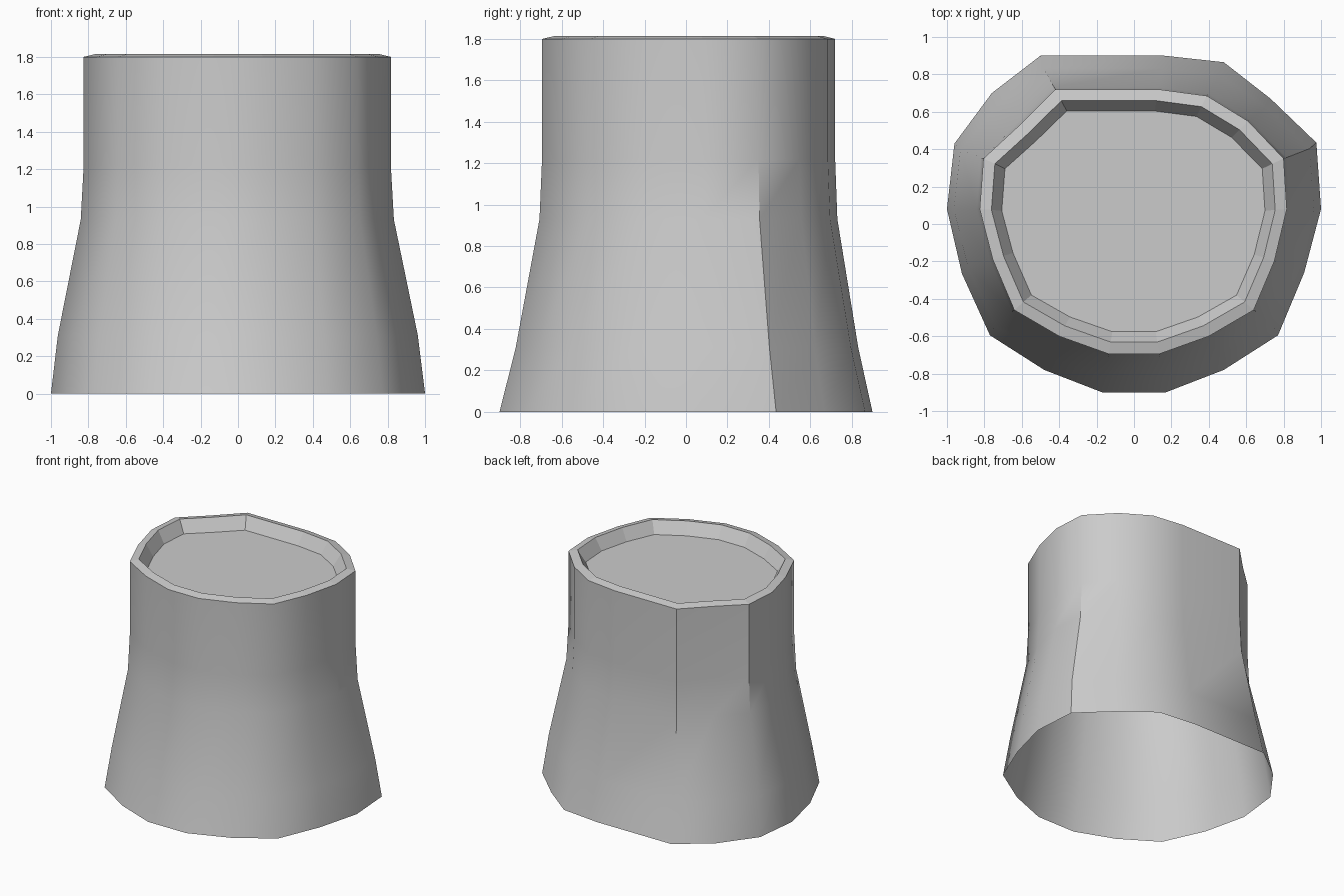
import bpy, bmesh
from math import radians

if "Cube" in bpy.data.objects:
    bpy.data.objects.remove(bpy.data.objects["Cube"])

# Matching 17-sided outlines of the foot and the top rim
BASE = [(-.50, .90), (.16, .90), (.48, .865), (.73, .67), (.975, .435), (1, .08),
        (.91, -.26), (.77, -.595), (.48, -.78), (.17, -.90), (-.17, -.90), (-.48, -.78),
        (-.77, -.595), (-.92, -.265), (-1, .08), (-.96, .43), (-.76, .70)]
TOP = [(-.42, .72), (.13, .72), (.39, .685), (.61, .55), (.80, .35), (.817, .08),
       (.75, -.20), (.64, -.46), (.40, -.60), (.135, -.695), (-.135, -.695), (-.40, -.60),
       (-.64, -.46), (-.755, -.19), (-.825, .08), (-.805, .35), (-.61, .53)]


def blend(z, tx, ty):
    return [(a[0] + (b[0] - a[0]) * tx, a[1] + (b[1] - a[1]) * ty, z)
            for a, b in zip(BASE, TOP)]


def shrink(z, sx, sy):
    return [(x * sx, .014 + (y - .0125) * sy, z) for x, y in TOP]


# Flared open-bottomed wall, sloped rim, inner lip and recessed floor
rings = [blend(0, 0, 0), blend(.31, .21, .38), blend(.93, .91, .94), blend(1.22, 1, 1),
         blend(1.80, 1, 1), shrink(1.815, .924, .912), shrink(1.72, .857, .834)]
bm = bmesh.new()
loops = [[bm.verts.new(p) for p in ring] for ring in rings]
n = len(BASE)
for k, (lo, hi) in enumerate(zip(loops, loops[1:])):
    for i in range(n):
        j = (i + 1) % n
        # outlines run clockwise, so this order faces outwards
        bm.faces.new((lo[j], lo[i], hi[i], hi[j]))
bm.faces.new(loops[-1][::-1])
mesh = bpy.data.meshes.new("flared_pedestal")
bm.to_mesh(mesh)
bm.free()
obj = bpy.data.objects.new("flared_pedestal", mesh)
bpy.context.collection.objects.link(obj)

# Smooth outer wall, flat facets on the rim and recess
bpy.context.view_layer.objects.active = obj
obj.select_set(True)
bpy.ops.object.shade_smooth_by_angle(angle=radians(40))
for f in mesh.polygons:
    if f.center.z > 1.7:
        f.use_smooth = False
